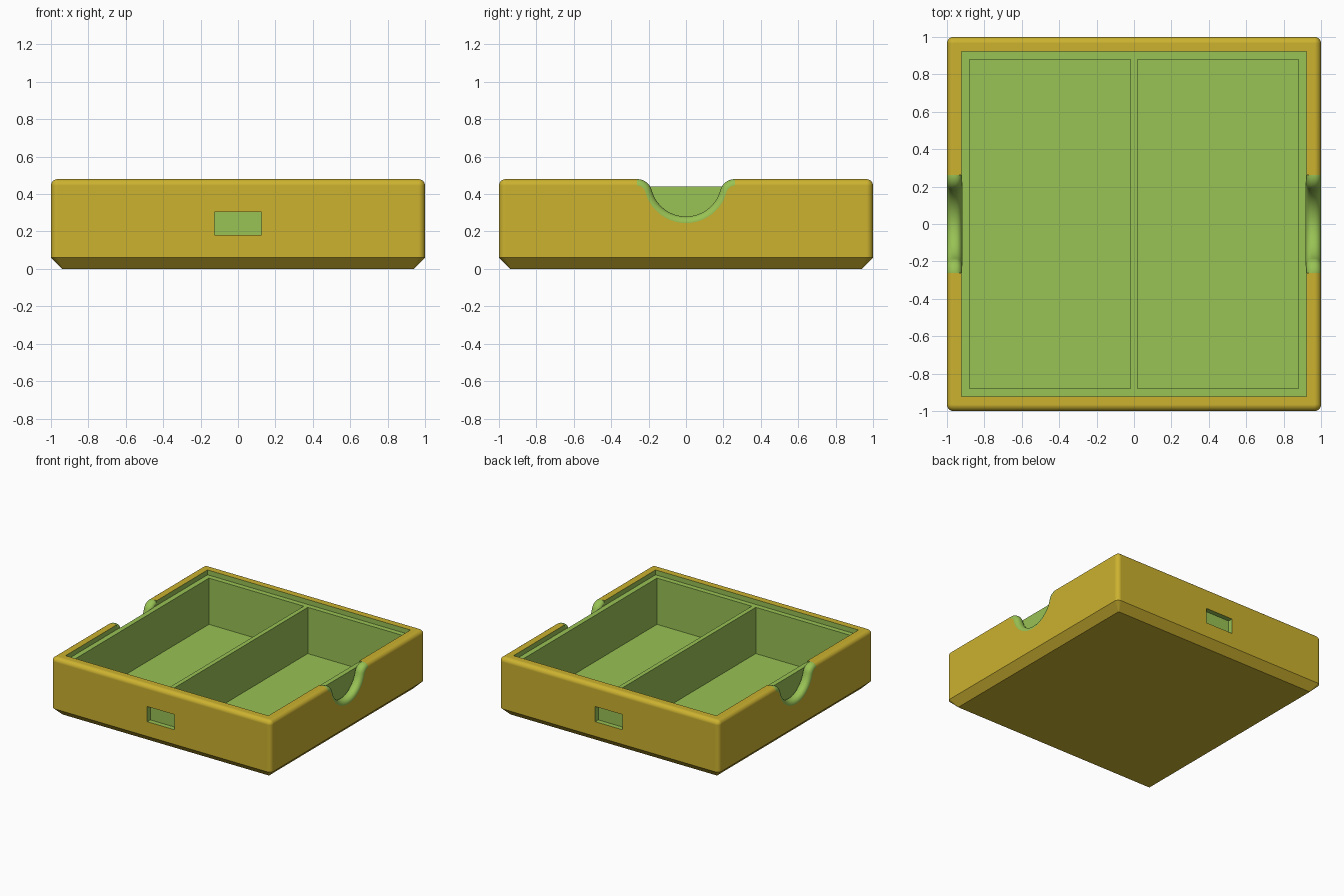
import bpy, bmesh, math
from mathutils import Vector

if "Cube" in bpy.data.objects:
    bpy.data.objects.remove(bpy.data.objects["Cube"])

R = 0.035          # fillet radius
H = 0.48           # overall height
STEPS = 6


def material(name, rgb):
    m = bpy.data.materials.new(name)
    m.use_nodes = True
    m.diffuse_color = (*rgb, 1)
    m.node_tree.nodes["Principled BSDF"].inputs["Base Color"].default_value = (*rgb, 1)
    return m


yellow = material("mustard yellow", (0.604, 0.445, 0.029))
green = material("leaf green", (0.314, 0.539, 0.089))


def loft(name, rings, index):
    """Closed solid through rings of equal point count."""
    bm = bmesh.new()
    loops = [[bm.verts.new(p) for p in ring] for ring in rings]
    for a, b in zip(loops, loops[1:]):
        for i in range(len(a)):
            j = (i + 1) % len(a)
            bm.faces.new((a[i], a[j], b[j], b[i]))
    bm.faces.new(loops[0])
    bm.faces.new(loops[-1])
    bmesh.ops.recalc_face_normals(bm, faces=bm.faces)
    for f in bm.faces:
        f.material_index = index
    me = bpy.data.meshes.new(name)
    bm.to_mesh(me)
    bm.free()
    me.materials.append(yellow)
    me.materials.append(green)
    ob = bpy.data.objects.new(name, me)
    bpy.context.collection.objects.link(ob)
    return ob


def rounded_square(half, radius, z):
    pts = []
    for quarter in range(4):
        for s in range(STEPS + 1):
            a = math.pi / 2 * (quarter + s / STEPS)
            c = math.pi / 2 * (quarter + 0.5)
            k = (half - radius) * math.sqrt(2)
            pts.append((k * math.cos(c) + radius * math.cos(a),
                        k * math.sin(c) + radius * math.sin(a), z))
    return pts


def box(name, x0, x1, y0, y1, z0, z1):
    return loft(name, [[(x0, y0, z), (x1, y0, z), (x1, y1, z), (x0, y1, z)]
                       for z in (z0, z1)], 1)


# Tray body: chamfered foot, rounded corners and rounded top edge
rings = [rounded_square(0.94, 0.006, 0), rounded_square(1, R, 0.06)]
for s in range(STEPS + 1):
    a = math.pi / 2 * s / STEPS
    r = max(R * math.cos(a), 0.001)
    rings.append(rounded_square(1 - R + r, r, H - R + R * math.sin(a)))
tray = loft("tray", rings, 0)

# Lid recess, two compartments and the front and back slots
cutters = [box("lid_recess", -0.922, 0.922, -0.922, 0.922, 0.44, 0.7)]
for side in (-1, 1):
    x0, x1 = sorted((side * 0.018, side * 0.88))
    cutters.append(box("compartment", x0, x1, -0.88, 0.88, 0.06, 0.6))
    y0, y1 = sorted((side * 0.96, side * 1.1))
    cutters.append(box("slot", -0.125, 0.125, y0, y1, 0.18, 0.305))

# Finger notch profile: a round bowl running into convex shoulders
BOWL, SHOULDER = 0.19, 0.08
bowl_z = 0.28 + BOWL
drop = bowl_z - (H - SHOULDER)
shoulder_y = math.sqrt((BOWL + SHOULDER) ** 2 - drop ** 2)
meet = math.asin(shoulder_y / (BOWL + SHOULDER))


def notch_ring(x, grow):
    half = []
    for s in range(11):
        a = meet * s / 10
        half.append(((BOWL + grow) * math.sin(a), bowl_z - (BOWL + grow) * math.cos(a)))
    for s in range(1, 9):
        a = meet * (1 - s / 8)
        r = SHOULDER - grow
        half.append((shoulder_y - r * math.sin(a), H - SHOULDER + r * math.cos(a)))
    half.append((shoulder_y, 0.7))
    outline = [(-y, z) for y, z in reversed(half[1:])] + half
    return [(x, y, z) for y, z in outline]


# Both lips of each notch are rounded
for side in (-1, 1):
    lips = []
    for s in range(STEPS + 1):
        a = math.pi / 2 * s / STEPS
        lips.append((0.92 + R * (1 - math.cos(a)), R * (1 - math.sin(a))))
    outer = [(1.92 - x, g) for x, g in reversed(lips)] + [(1.05, R)]
    cutters.append(loft("finger_notch", [notch_ring(side * x, g) for x, g in lips + outer], 1))

# Carve the tray; cut surfaces keep the lining colour
bpy.context.view_layer.objects.active = tray
for c in cutters:
    c.hide_render = True
    mod = tray.modifiers.new("cut", "BOOLEAN")
    mod.operation = "DIFFERENCE"
    mod.solver = "EXACT"
    mod.object = c
    bpy.ops.object.modifier_apply(modifier=mod.name)
    bpy.data.objects.remove(c)

# Smooth fillets with crisp flat faces
for o in bpy.context.selected_objects:
    o.select_set(False)
tray.select_set(True)
bpy.ops.object.shade_smooth_by_angle(angle=math.radians(30))
weighted = tray.modifiers.new("flat_face_normals", "WEIGHTED_NORMAL")
weighted.keep_sharp = True
weighted.weight = 100
